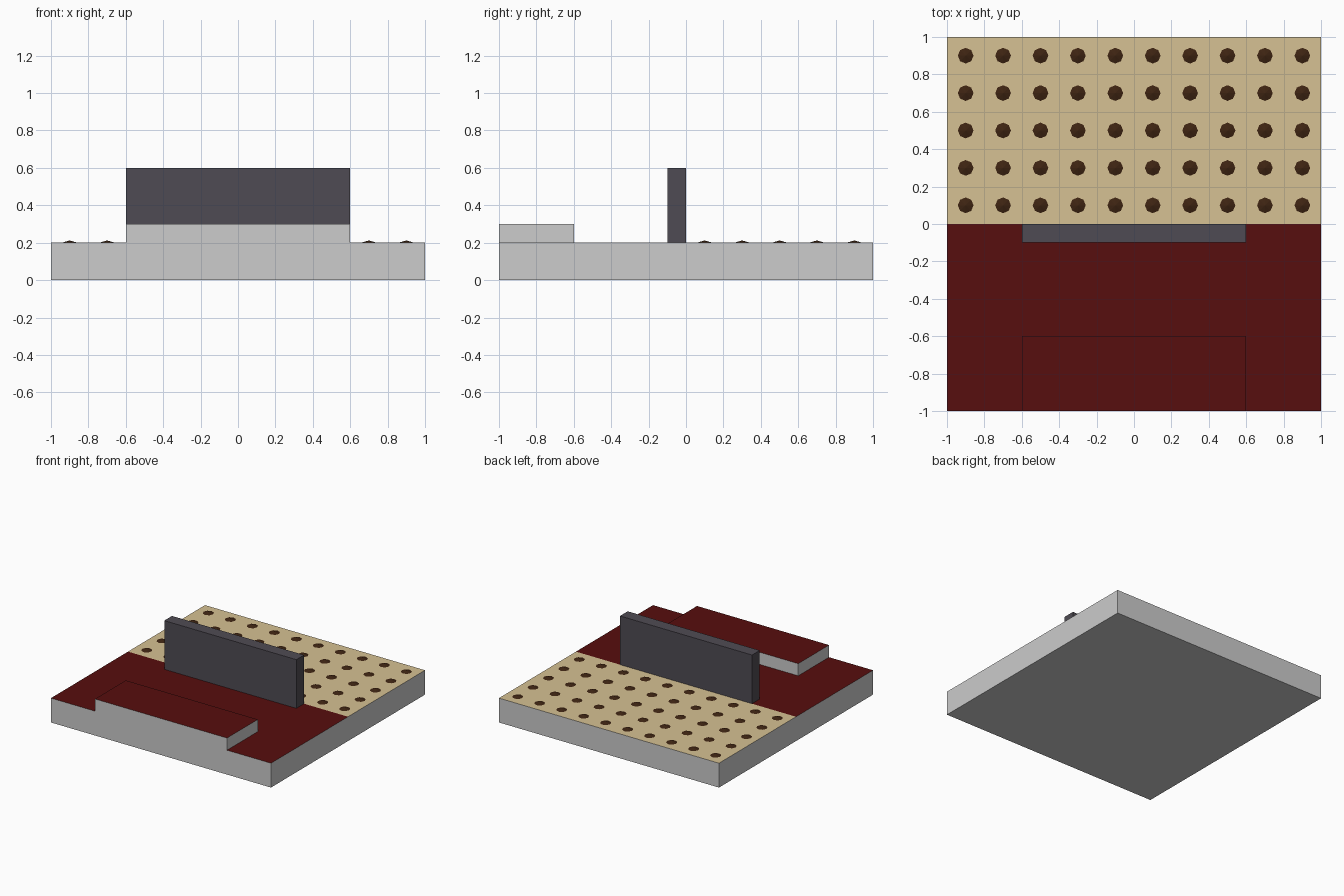
import bpy, bmesh
from mathutils import Matrix, Vector

if "Cube" in bpy.data.objects:
    bpy.data.objects.remove(bpy.data.objects["Cube"])


def material(name, hex_color):
    def linear(c):
        c /= 255
        return c / 12.92 if c <= 0.04045 else ((c + 0.055) / 1.055) ** 2.4
    m = bpy.data.materials.new(name)
    m.diffuse_color = (*[linear((hex_color >> s) & 255) for s in (16, 8, 0)], 1)
    m.use_nodes = True
    m.node_tree.nodes["Principled BSDF"].inputs["Base Color"].default_value = m.diffuse_color
    return m


GRAY = material("pale gray", 0xCCCCCC)
SAND = material("sand", 0xD6C193)
RED = material("dark red", 0x570E0E)
SLATE = material("slate", 0x4F4B53)
BROWN = material("dark brown", 0x3E2412)


def finish(name, bm, mats):
    me = bpy.data.meshes.new(name)
    bm.to_mesh(me)
    bm.free()
    for m in mats:
        me.materials.append(m)
    ob = bpy.data.objects.new(name, me)
    bpy.context.collection.objects.link(ob)
    return ob


def box(lo, hi):
    lo, hi = Vector(lo), Vector(hi)
    bm = bmesh.new()
    bmesh.ops.create_cube(bm, size=1, matrix=Matrix.Translation((lo + hi) / 2)
                          @ Matrix.Diagonal((*(hi - lo), 1)))
    return bm


def paint_top(bm, rule):
    for f in bm.faces:
        f.normal_update()
        if f.normal.z > 0.9:
            f.material_index = rule(f.calc_center_median())


# base slab, top split into a red front half and a sandy back half
bm = box((-1, -1, 0), (1, 1, 0.2))
tops = [f for f in bm.faces if f.calc_center_median().z > 0.19]
geom = tops + list({e for f in tops for e in f.edges}) + list({v for f in tops for v in f.verts})
bmesh.ops.bisect_plane(bm, geom=geom, plane_co=(0, 0, 0), plane_no=(0, 1, 0))
paint_top(bm, lambda c: 1 if c.y < 0 else 2)
finish("base", bm, [GRAY, RED, SAND])

# raised front platform
bm = box((-0.6, -1, 0.2), (0.6, -0.6, 0.3))
paint_top(bm, lambda c: 1)
finish("platform", bm, [GRAY, RED])

# dividing wall
finish("wall", box((-0.6, -0.1, 0.2), (0.6, 0, 0.6)), [SLATE])

# grid of low pointed studs on the sand
bm = bmesh.new()
for i in range(10):
    for j in range(5):
        bmesh.ops.create_cone(bm, cap_ends=True, segments=8, radius1=0.042, radius2=0, depth=0.012,
                              matrix=Matrix.Translation((-0.9 + 0.2 * i, 0.1 + 0.2 * j, 0.206)))
finish("studs", bm, [BROWN])
